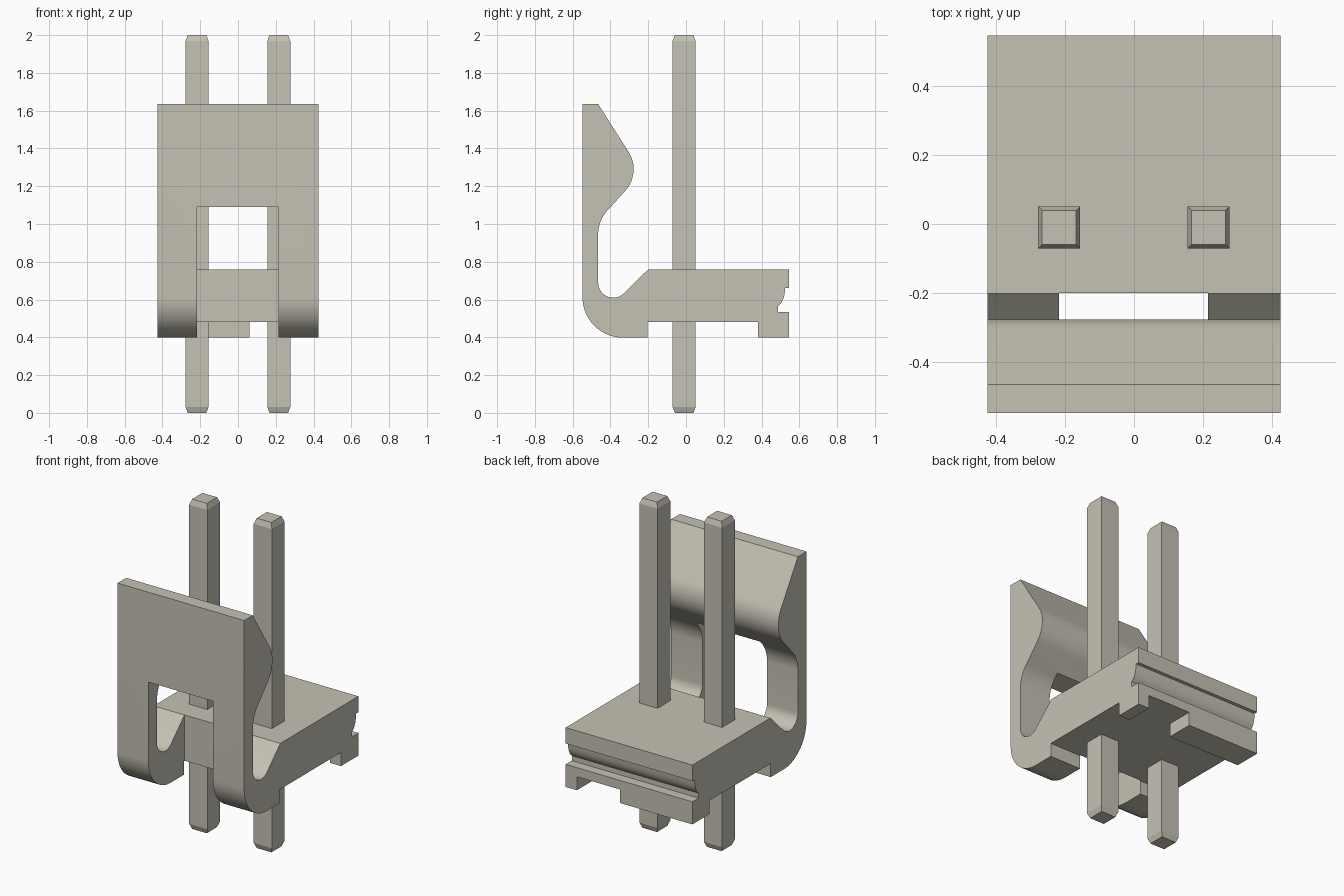
import bpy
import bmesh
import math

cube = bpy.data.objects.get("Cube")
if cube:
    bpy.data.objects.remove(cube, do_unlink=True)

# Single warm grey colour
mat = bpy.data.materials.new("warm_grey")
mat.use_nodes = True
COLOUR = (0.56, 0.54, 0.455, 1)
mat.diffuse_color = COLOUR
mat.node_tree.nodes["Principled BSDF"].inputs["Base Color"].default_value = COLOUR


def make_object(name, bm):
    bmesh.ops.recalc_face_normals(bm, faces=bm.faces)
    mesh = bpy.data.meshes.new(name)
    bm.to_mesh(mesh)
    bm.free()
    mesh.materials.append(mat)
    obj = bpy.data.objects.new(name, mesh)
    bpy.context.collection.objects.link(obj)
    return obj


def box(name, x0, x1, y0, y1, z0, z1):
    bm = bmesh.new()
    bmesh.ops.create_cube(bm, size=1)
    for v in bm.verts:
        v.co = ((x0 + x1) / 2 + v.co.x * (x1 - x0),
                (y0 + y1) / 2 + v.co.y * (y1 - y0),
                (z0 + z1) / 2 + v.co.z * (z1 - z0))
    return make_object(name, bm)


def arc(cy, cz, r, a0, a1, n=14):
    """Points on a circle in the y-z plane, angles in degrees."""
    angles = [math.radians(a0 + (a1 - a0) * i / n) for i in range(n + 1)]
    return [(cy + r * math.cos(a), cz + r * math.sin(a)) for a in angles]


def activate(obj):
    bpy.ops.object.select_all(action='DESELECT')
    obj.select_set(True)
    bpy.context.view_layer.objects.active = obj


# Side profile of base and latch arm, as (y, z)
profile = [(-0.548, 1.635)]
profile += arc(-0.333, 0.613, 0.215, 180, 270)          # outer heel
profile += [(-0.205, 0.398), (-0.205, 0.48), (0.38, 0.48), (0.38, 0.398),
            (0.546, 0.398), (0.546, 0.535), (0.487, 0.535), (0.487, 0.565)]
profile += [(0.503, 0.58), (0.514, 0.6), (0.521, 0.625), (0.525, 0.661)]  # rear groove
profile += [(0.546, 0.661), (0.546, 0.758), (-0.202, 0.758)]
profile += arc(-0.385, 0.69, 0.08, -45, -180)           # trough behind the arm
profile += arc(-0.275, 0.944, 0.19, 180, 135)           # inner fillet
profile += arc(-0.447, 1.29, 0.17, -45, 34)             # latch bulge
profile += [(-0.465, 1.635)]

W = 0.425
bm = bmesh.new()
face = bm.faces.new([bm.verts.new((-W, y, z)) for y, z in profile])
ext = bmesh.ops.extrude_face_region(bm, geom=[face])
bmesh.ops.translate(bm, vec=(2 * W, 0, 0),
                    verts=[g for g in ext["geom"] if isinstance(g, bmesh.types.BMVert)])
housing = make_object("latch_housing", bm)

# Openings: arm window and notch in the rear foot
cutters = [box("window_cutter", -0.218, 0.215, -0.7, -0.2, 0.2, 1.09),
           box("foot_notch_cutter", 0.062, 0.35, 0.37, 0.7, 0.3, 0.48)]
for cutter in cutters:
    cutter.hide_render = True
    mod = housing.modifiers.new("cut", 'BOOLEAN')
    mod.operation = 'DIFFERENCE'
    mod.solver = 'EXACT'
    mod.object = cutter
    activate(housing)
    bpy.ops.object.modifier_apply(modifier=mod.name)
    bpy.data.objects.remove(cutter, do_unlink=True)
activate(housing)
bpy.ops.object.shade_smooth_by_angle(angle=math.radians(25))


# Square pins with tapered ends
def pin(name, cx, cy=-0.01, half=0.061, inset=0.012, taper=0.032):
    bm = bmesh.new()
    rings = []
    for z, h in ((0, half - inset), (taper, half), (2 - taper, half), (2, half - inset)):
        rings.append([bm.verts.new((cx + sx * h, cy + sy * h, z))
                      for sx, sy in ((-1, -1), (1, -1), (1, 1), (-1, 1))])
    for a, b in zip(rings, rings[1:]):
        for i in range(4):
            j = (i + 1) % 4
            bm.faces.new((a[i], a[j], b[j], b[i]))
    bm.faces.new(rings[0][::-1])
    bm.faces.new(rings[-1])
    return make_object(name, bm)


for side, cx in (("left", 0.216), ("right", -0.217)):
    pin(side + "_pin", cx)
